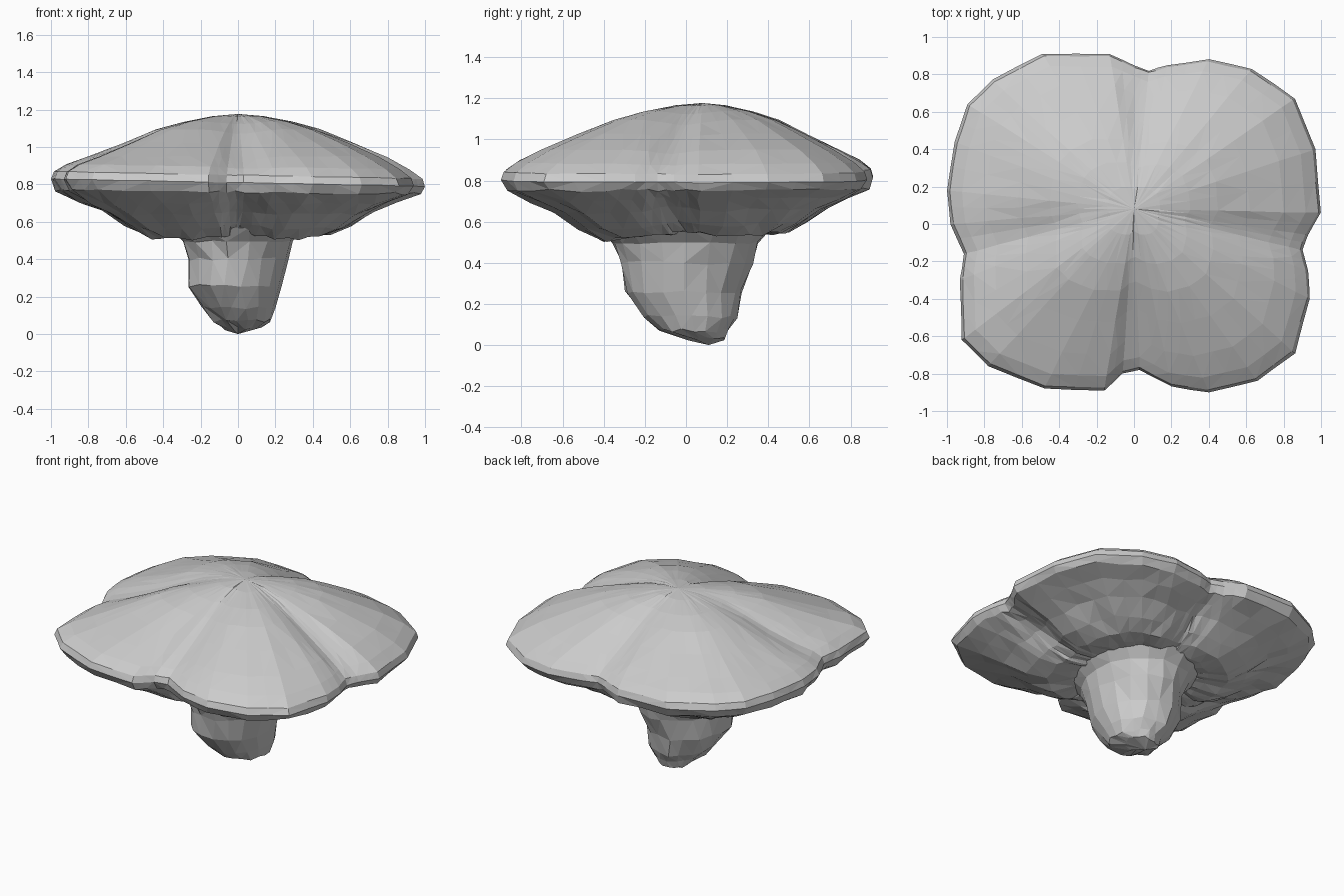
import bpy, bmesh, math, random
from mathutils import Vector

random.seed(4)
cube = bpy.data.objects.get("Cube")
if cube:
    bpy.data.objects.remove(cube)

stone = bpy.data.materials.new("plain grey")
stone.use_nodes = True
grey = (0.6, 0.6, 0.6, 1)
stone.diffuse_color = grey
stone.node_tree.nodes["Principled BSDF"].inputs["Base Color"].default_value = grey


def jitter(amount):
    return Vector([random.uniform(-amount, amount) for axis in range(3)])


def loft(name, rings, start, end):
    """Skin a stack of equal rings and close both ends with a fan to a point."""
    bm = bmesh.new()
    loops = [[bm.verts.new(p) for p in ring] for ring in rings]
    count = len(loops[0])
    for lower, upper in zip(loops, loops[1:]):
        for i in range(count):
            j = (i + 1) % count
            bm.faces.new((lower[i], lower[j], upper[j], upper[i]))
    for tip, ring in ((start, loops[0]), (end, loops[-1])):
        point = bm.verts.new(tip)
        for i in range(count):
            bm.faces.new((point, ring[i], ring[(i + 1) % count]))
    # Irregular flat triangles give the rough, chipped surface
    bmesh.ops.triangulate(bm, faces=bm.faces[:])
    bmesh.ops.recalc_face_normals(bm, faces=bm.faces[:])
    mesh = bpy.data.meshes.new(name)
    bm.to_mesh(mesh)
    bm.free()
    mesh.materials.append(stone)
    obj = bpy.data.objects.new(name, mesh)
    bpy.context.collection.objects.link(obj)
    return obj


# Four-lobed cap: outline seen from above, notched where two grooves reach the rim
outline = [
    (1, .06), (.97, .4), (.86, .67), (.63, .83), (.4, .88), (.18, .85), (.08, .82),
    (0, .85), (-.13, .91), (-.49, .91), (-.76, .77), (-.89, .64), (-.96, .44),
    (-1, .18), (-.98, 0), (-.91, -.16), (-.93, -.3), (-.92, -.62), (-.78, -.76),
    (-.48, -.88), (-.16, -.89), (-.06, -.8), (.03, -.78), (.2, -.87), (.4, -.9),
    (.66, -.84), (.86, -.69), (.94, -.4), (.93, -.25), (.9, -.14), (.93, -.06),
]
corners = []
for i, corner in enumerate(outline):
    here, after = Vector(corner), Vector(outline[(i + 1) % len(outline)])
    corners += [here, here.lerp(after, .5)]
crossing = Vector((.03, -.12))
peak = Vector((0, .08))

# Each row: share of the outline, height, groove shift, lean along x, lean along y
underside = [(.2, .57, 0, 0, 0), (.38, .535, .01, 0, .03), (.5, .525, .03, 0, .04),
             (.61, .575, .03, 0, .03), (.73, .65, .02, 0, .02),
             (.85, .705, .01, 0, .01), (.97, .76, 0, -.01, 0)]
top = [(1, .81, 0, -.02, 0), (.985, .85, 0, -.02, 0), (.92, .895, -.01, -.015, 0),
       (.8, .95, -.02, 0, 0), (.62, 1.025, -.025, .005, 0), (.45, 1.095, -.025, 0, 0),
       (.3, 1.138, -.015, 0, 0), (.14, 1.164, 0, 0, 0)]


def groove(offset):
    """One on the groove lines, fading to zero on the lobes."""
    return max(math.exp(-(side / .12) ** 2) for side in offset)


def cap_ring(share, height, shift, lean_x, lean_y, rough):
    centre = peak.lerp(crossing, share)
    ring = []
    for corner in corners:
        p = centre + (corner - crossing) * share
        z = height + shift * groove(p - centre) + lean_x * p.x + lean_y * p.y
        ring.append(Vector((p.x, p.y, z)) + jitter(rough))
    return ring


cap_rings = [cap_ring(*row, rough=.009) for row in underside]
cap_rings += [cap_ring(*row, rough=.002) for row in top]
loft("lobed_cap", cap_rings, (0, 0, .57), (peak.x, peak.y, 1.177))

# Stem: height, centre x, centre y, half width, half depth
stem = [(.03, .02, .1, .1, .09), (.07, .02, .04, .15, .17), (.14, 0, .02, .2, .23),
        (.26, -.02, -.01, .25, .29), (.4, 0, 0, .265, .325),
        (.5, 0, 0, .3, .36), (.57, 0, 0, .38, .43)]
sides = 18
stem_rings = []
for z, cx, cy, rx, ry in stem:
    ring = []
    for i in range(sides):
        a = math.tau * i / sides
        p = Vector((cx + rx * math.cos(a), cy + ry * math.sin(a), z))
        ring.append(p + jitter(.01))
    stem_rings.append(ring)
loft("stem", stem_rings, (0, .11, 0), (0, 0, .62))
